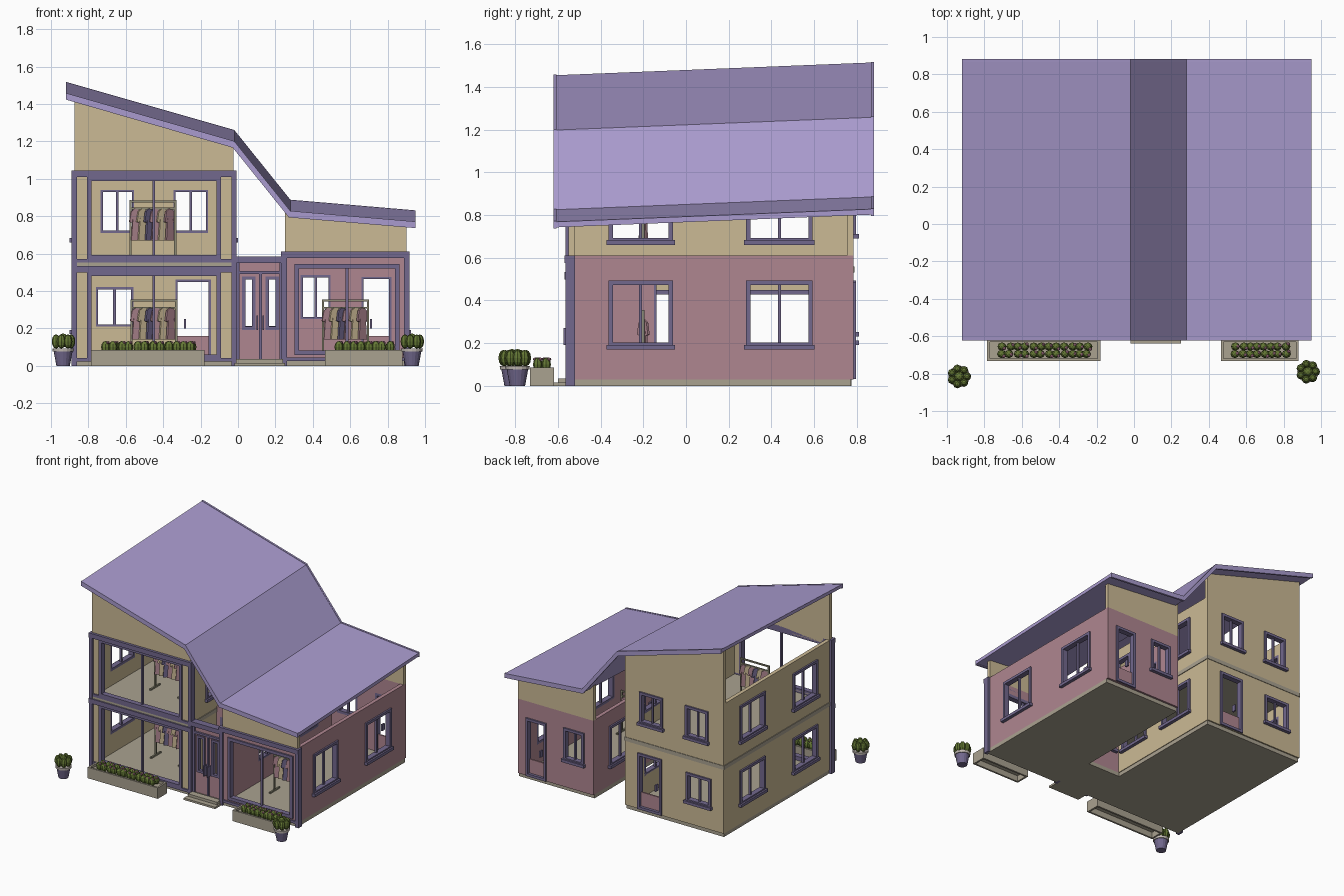
import bpy, bmesh, math, random
from mathutils import Matrix, Vector

random.seed(4)
if "Cube" in bpy.data.objects:
    bpy.data.objects.remove(bpy.data.objects["Cube"])


def material(name, rgb):
    m = bpy.data.materials.new(name)
    m.use_nodes = True
    m.diffuse_color = (*rgb, 1)
    m.node_tree.nodes["Principled BSDF"].inputs["Base Color"].default_value = (*rgb, 1)
    return m


YELLOW = material("sand wall", (0.60, 0.49, 0.30))
PINK = material("rose wall", (0.43, 0.24, 0.28))
TRIM = material("plum trim", (0.17, 0.14, 0.27))
LILAC = material("lilac roof", (0.40, 0.33, 0.62))
STONE = material("beige stone", (0.40, 0.36, 0.28))
GREEN = material("leaf green", (0.13, 0.19, 0.035))
FLOWER = material("flower pink", (0.38, 0.17, 0.23))
RAIL = material("olive metal", (0.27, 0.26, 0.18))
RIM = material("pale clay", (0.55, 0.50, 0.46))


def finish(name, bm, mat):
    bmesh.ops.recalc_face_normals(bm, faces=bm.faces[:])
    me = bpy.data.meshes.new(name)
    bm.to_mesh(me)
    bm.free()
    me.materials.append(mat)
    ob = bpy.data.objects.new(name, me)
    bpy.context.collection.objects.link(ob)
    return ob


def box(bm, x, y, z):
    size = [b - a for a, b in (x, y, z)]
    mid = [(a + b) / 2 for a, b in (x, y, z)]
    bmesh.ops.create_cube(bm, size=1, matrix=Matrix.Translation(mid) @ Matrix.Diagonal((*size, 1)))


def boxes(name, mat, *items):
    bm = bmesh.new()
    for item in items:
        box(bm, *item)
    return finish(name, bm, mat)


def facing(axis, u, d, z):
    """Box ranges for a wall whose normal is the given axis."""
    return (d, u, z) if axis == "x" else (u, d, z)


def prism(name, mat, outline, y0, y1, rise=0):
    """Closed x-z outline swept along y, optionally climbing."""
    bm = bmesh.new()
    ends = [[bm.verts.new((x, y, z + dz)) for x, z in outline] for y, dz in ((y0, 0), (y1, rise))]
    n = len(outline)
    for ring in ends:
        bm.faces.new(ring)
    for i in range(n):
        j = (i + 1) % n
        bm.faces.new((ends[0][i], ends[0][j], ends[1][j], ends[1][i]))
    return finish(name, bm, mat)


def wall(name, mat, axis, u, z, outer, inner, holes=()):
    """Flat wall with rectangular openings, made as a grid sheet then thickened."""
    us = sorted({*u, *(v for h in holes for v in h[:2])})
    zs = sorted({*z, *(v for h in holes for v in h[2:])})
    bm = bmesh.new()
    for a, b in zip(us, us[1:]):
        for c, d in zip(zs, zs[1:]):
            mu, mz = (a + b) / 2, (c + d) / 2
            if any(h[0] < mu < h[1] and h[2] < mz < h[3] for h in holes):
                continue
            corners = [(a, c), (b, c), (b, d), (a, d)]
            bm.faces.new([bm.verts.new((outer, p, q) if axis == "x" else (p, outer, q)) for p, q in corners])
    bmesh.ops.remove_doubles(bm, verts=bm.verts[:], dist=1e-5)
    res = bmesh.ops.extrude_face_region(bm, geom=bm.faces[:], use_keep_orig=True)
    step = Vector((inner - outer, 0, 0) if axis == "x" else (0, inner - outer, 0))
    bmesh.ops.translate(bm, vec=step, verts=[v for v in res["geom"] if isinstance(v, bmesh.types.BMVert)])
    return finish(name, bm, mat)


def frame(name, axis, hole, outer, inner, mullion=True, sill=True, w=0.02, proud=0.012):
    """Trim lining an opening, with optional centre bar and sill."""
    u0, u1, z0, z1 = hole
    s = 1 if outer > inner else -1
    d = tuple(sorted((outer + s * proud, inner)))
    e = 0.008
    parts = [((u0 - e, u0 + w - e), d, (z0, z1)), ((u1 - w + e, u1 + e), d, (z0, z1)),
             ((u0 - e, u1 + e), d, (z1 - w + e, z1 + e)), ((u0 - e, u1 + e), d, (z0 - e, z0 + w - e))]
    if mullion:
        m, c = (u0 + u1) / 2, (outer + inner) / 2
        parts.append(((m - 0.007, m + 0.007), (c - 0.008, c + 0.008), (z0, z1)))
    if sill:
        lip = tuple(sorted((outer, outer + s * 0.025)))
        parts.append(((u0 - 0.018, u1 + 0.018), lip, (z0 - 0.02, z0 + 0.002)))
    boxes(name, TRIM, *[facing(axis, *p) for p in parts])


def windowed_wall(name, mat, axis, u, z, outer, inner, holes):
    wall(name, mat, axis, u, z, outer, inner, holes)
    for i, h in enumerate(holes):
        door = h[3] - h[2] > 0.35
        frame(f"{name}_{'door' if door else 'window'}_frame_{i + 1}", axis, h, outer, inner, not door, not door)
        if door:
            c = (outer + inner) / 2
            boxes(f"{name}_door_panel", PINK, facing(axis, h[:2], (c - 0.006, c + 0.006), (h[2], 0.16)))
            boxes(f"{name}_door_handle", TRIM,
                  facing(axis, (h[0] + 0.045, h[0] + 0.057), (c - 0.015, c + 0.015), (0.2, 0.25)))


FRONT, BACK, T = -0.55, 0.785, 0.03
DEPTH = (FRONT + T, BACK - T)
SIDE = [(-0.355, -0.07), (0.29, 0.585)]

# Tall house: floors and two storeys of walls
boxes("tall_floors", STONE, ((-0.87, -0.03), (FRONT, BACK - 0.01), (0, 0.03)),
      ((-0.88, -0.02), (FRONT - 0.01, BACK + 0.004), (0.53, 0.56)))
for storey, z0, z1, w0, w1 in (("lower", 0.03, 0.53, 0.19, 0.44), ("upper", 0.56, 1.04, 0.68, 0.945)):
    side = [(a, b, w0, w1) for a, b in SIDE]
    windowed_wall(f"tall_{storey}_outer_wall", YELLOW, "x", DEPTH, (z0, z1), -0.875, -0.845, side)
    inner = side if storey == "upper" else [(-0.15, 0.1, w0, w1), side[1]]
    windowed_wall(f"tall_{storey}_inner_wall", YELLOW, "x", DEPTH, (z0, z1), -0.025, -0.055, inner)
    rear = ([(-0.76, -0.56, 0.21, 0.42), (-0.335, -0.145, 0.04, 0.46)] if storey == "lower"
            else [(-0.735, -0.555, 0.71, 0.94), (-0.345, -0.16, 0.71, 0.94)])
    windowed_wall(f"tall_{storey}_back_wall", YELLOW, "y", (-0.875, -0.025), (z0, z1), BACK, BACK - T, rear)
    opening = (-0.80, -0.10, z0 + 0.015, z1 - 0.035)
    wall(f"tall_{storey}_front_wall", YELLOW, "y", (-0.875, -0.025), (z0, z1), FRONT, FRONT + T, [opening])
    frame(f"tall_{storey}_shop_window", "y", opening, FRONT, FRONT + T, True, False, 0.024)
    boxes(f"tall_{storey}_front_trim", TRIM,
          ((-0.89, -0.862), (FRONT - 0.015, FRONT + T), (z0 - 0.03, z1)),
          ((-0.036, -0.008), (FRONT - 0.015, FRONT + T), (z0 - 0.03, z1)),
          ((-0.89, -0.008), (FRONT - 0.02, FRONT + T), (z1 - 0.032, z1 + 0.004)),
          ((-0.875, -0.025), (FRONT - 0.012, FRONT + T), (z0 - 0.008, z0 + 0.012)))

# Low house
boxes("low_floor", STONE, ((0.25, 0.90), (FRONT, BACK - 0.015), (0, 0.03)))
low = [(a, b, 0.19, 0.485) for a, b in SIDE]
windowed_wall("low_outer_wall", PINK, "x", DEPTH, (0.03, 0.61), 0.90, 0.87, low)
windowed_wall("low_inner_wall", PINK, "x", DEPTH, (0.03, 0.61), 0.25, 0.28, [(-0.15, 0.1, 0.19, 0.485), low[1]])
windowed_wall("low_back_wall", PINK, "y", (0.25, 0.90), (0.03, 0.61), BACK, BACK - T,
              [(0.335, 0.495, 0.25, 0.485), (0.66, 0.82, 0.04, 0.475)])
shop = (0.31, 0.855, 0.065, 0.535)
wall("low_front_wall", PINK, "y", (0.25, 0.90), (0.03, 0.61), FRONT, FRONT + T, [shop])
frame("low_shop_window", "y", shop, FRONT, FRONT + T, True, False, 0.024)
boxes("low_front_trim", TRIM,
      ((0.23, 0.262), (FRONT - 0.015, FRONT + T), (0, 0.6)),
      ((0.888, 0.917), (FRONT - 0.015, FRONT + T), (0, 0.6)),
      ((0.23, 0.917), (FRONT - 0.02, FRONT + T), (0.575, 0.61)),
      ((0.25, 0.9), (FRONT - 0.012, FRONT + T), (0.025, 0.045)))

# Entrance link between the houses
boxes("entrance_floor_and_step", STONE, ((-0.03, 0.25), (FRONT, -0.2), (0, 0.03)),
      ((-0.02, 0.25), (-0.64, FRONT), (0, 0.015)), ((-0.01, 0.24), (-0.6, FRONT), (0.015, 0.035)))
windowed_wall("entrance_back_wall", PINK, "y", (-0.025, 0.25), (0.03, 0.57), -0.2, -0.23, [(0.015, 0.215, 0.2, 0.49)])
panes = [(0.03, 0.085, 0.2, 0.47), (0.155, 0.21, 0.2, 0.47)]
wall("entrance_doors", PINK, "y", (-0.01, 0.24), (0.03, 0.57), -0.535, -0.515, panes)
for i, p in enumerate(panes):
    frame(f"entrance_door_pane_{i + 1}", "y", p, -0.535, -0.515, False, False, 0.018, 0.008)
boxes("entrance_trim", TRIM, ((-0.01, 0.25), (-0.565, -0.51), (0.55, 0.585)),
      ((-0.01, 0.235), (-0.55, -0.52), (0.49, 0.507)), ((0.113, 0.127), (-0.545, -0.52), (0.03, 0.5)),
      ((-0.008, 0.008), (-0.55, -0.52), (0.03, 0.57)), ((0.222, 0.238), (-0.55, -0.52), (0.03, 0.57)))
boxes("entrance_handles", TRIM, *[((x, x + 0.008), (-0.575, -0.535), (0.19, 0.27)) for x in (0.1, 0.132)])

# Gables
RISE = 0.06


def roof_z(x, y):
    ridge = [(-0.92, 1.455), (-0.02, 1.198), (0.28, 0.825), (0.95, 0.768)]
    for (a, p), (b, q) in zip(ridge, ridge[1:]):
        if x <= b:
            return p + (q - p) * (x - a) / (b - a) + RISE * (y + 0.615) / 1.49


for name, y in (("front", FRONT), ("back", BACK - T)):
    prism(f"tall_{name}_gable", YELLOW, [(-0.875, 1.04), (-0.025, 1.04)]
          + [(x, roof_z(x, y) - 0.014) for x in (-0.025, -0.875)], y, y + T)
    prism(f"low_{name}_gable", YELLOW, [(0.25, 0.61), (0.9, 0.61)]
          + [(x, roof_z(x, y) - 0.014) for x in (0.9, 0.28, 0.25)], y, y + T)

# Folded roof with edge boards
KNOTS = (-0.92, -0.02, 0.28, 0.95)
top = [(x, roof_z(x, -0.615)) for x in KNOTS]
below = [(x - 0.008 * (0 < i < 3), z - 0.026) for i, (x, z) in enumerate(top)]
prism("roof", LILAC, top + below[::-1], -0.615, 0.875, RISE)
edge = [(x, z + 0.003) for x, z in top] + [(x, z - 0.006) for x, z in below[::-1]]
for name, y, dz in (("front", -0.622, 0), ("back", 0.867, RISE)):
    ob = prism(f"roof_{name}_edge", LILAC, edge, y, y + 0.015)
    ob.location.z = dz

# Clothes rails
HALF = [(0.008, 0), (0.028, -0.015), (0.038, -0.07), (0.024, -0.075), (0.019, -0.05), (0.028, -0.17)]
SHIRT = HALF + [(-x, z) for x, z in HALF[::-1]]
for n, (cx, floor) in enumerate([(-0.45, 0.03), (-0.455, 0.56), (0.575, 0.03)]):
    y, h = -0.2, floor + 0.325
    bars = [((cx - 0.12, cx + 0.12), (y - 0.006, y + 0.006), (z, z + 0.01)) for z in (h - 0.012, h - 0.05)]
    for x in (cx - 0.12, cx + 0.12):
        bars += [((x - 0.006, x + 0.006), (y - 0.006, y + 0.006), (floor, h)),
                 ((x - 0.006, x + 0.006), (y - 0.06, y + 0.06), (floor, floor + 0.012))]
    boxes(f"clothes_rail_{n + 1}", RAIL, *bars)
    for i, mat in enumerate((PINK, YELLOW, TRIM, PINK, YELLOW, PINK)):
        ob = prism(f"garment_{n + 1}_{i + 1}", mat, SHIRT, -0.006, 0.006)
        ob.location = (cx - 0.09 + i * 0.036, y, h - 0.045)
        ob.rotation_euler.z = math.radians(18 + 12 * (i % 3))


def blob(bm, at, scale, n=8):
    bmesh.ops.create_uvsphere(bm, u_segments=n, v_segments=max(4, n - 2), radius=1,
                              matrix=Matrix.Translation(at) @ Matrix.Diagonal((*scale, 1)))


# Flower troughs
for side, x0, x1 in (("right", -0.785, -0.18), ("left", 0.465, 0.88)):
    y0, y1, t = -0.732, -0.618, 0.014
    boxes(f"{side}_trough", STONE, ((x0, x1), (y0, y0 + t), (0, 0.085)), ((x0, x1), (y1 - t, y1), (0, 0.085)),
          ((x0, x0 + t), (y0, y1), (0, 0.085)), ((x1 - t, x1), (y0, y1), (0, 0.085)),
          ((x0, x1), (y0, y1), (0.045, 0.065)))
    leaves, petals = bmesh.new(), bmesh.new()
    mid, half = (x0 + x1) / 2 + 0.005, (x1 - x0) / 2 - 0.075
    count = round(half * 2 / 0.04)
    for i in range(count + 1):
        for y in (-0.695, -0.655):
            x = mid - half + 2 * half * i / count + random.uniform(-0.006, 0.006)
            blob(leaves, (x, y, 0.1), (0.024, 0.022, 0.032))
            blob(petals, (x + 0.012, y + random.uniform(-0.015, 0.015), 0.124), (0.010, 0.010, 0.008), 6)
    finish(f"{side}_trough_leaves", leaves, GREEN)
    finish(f"{side}_trough_flowers", petals, FLOWER)

# Potted shrubs
for side, x, y in (("right", -0.935, -0.815), ("left", 0.93, -0.79)):
    for part, mat, r0, r1, z0, z1 in (("pot", TRIM, 0.036, 0.05, 0, 0.075), ("pot_rim", RIM, 0.056, 0.058, 0.075, 0.093)):
        bm = bmesh.new()
        bmesh.ops.create_cone(bm, cap_ends=True, segments=16, radius1=r0, radius2=r1, depth=z1 - z0,
                              matrix=Matrix.Translation((x, y, (z0 + z1) / 2)))
        finish(f"{side}_{part}", bm, mat)
    bm = bmesh.new()
    blob(bm, (x, y, 0.135), (0.028, 0.028, 0.038))
    for k in range(7):
        a = math.tau * k / 7
        blob(bm, (x + 0.042 * math.cos(a), y + 0.042 * math.sin(a), 0.13), (0.023, 0.023, 0.038))
    finish(f"{side}_shrub", bm, GREEN)
